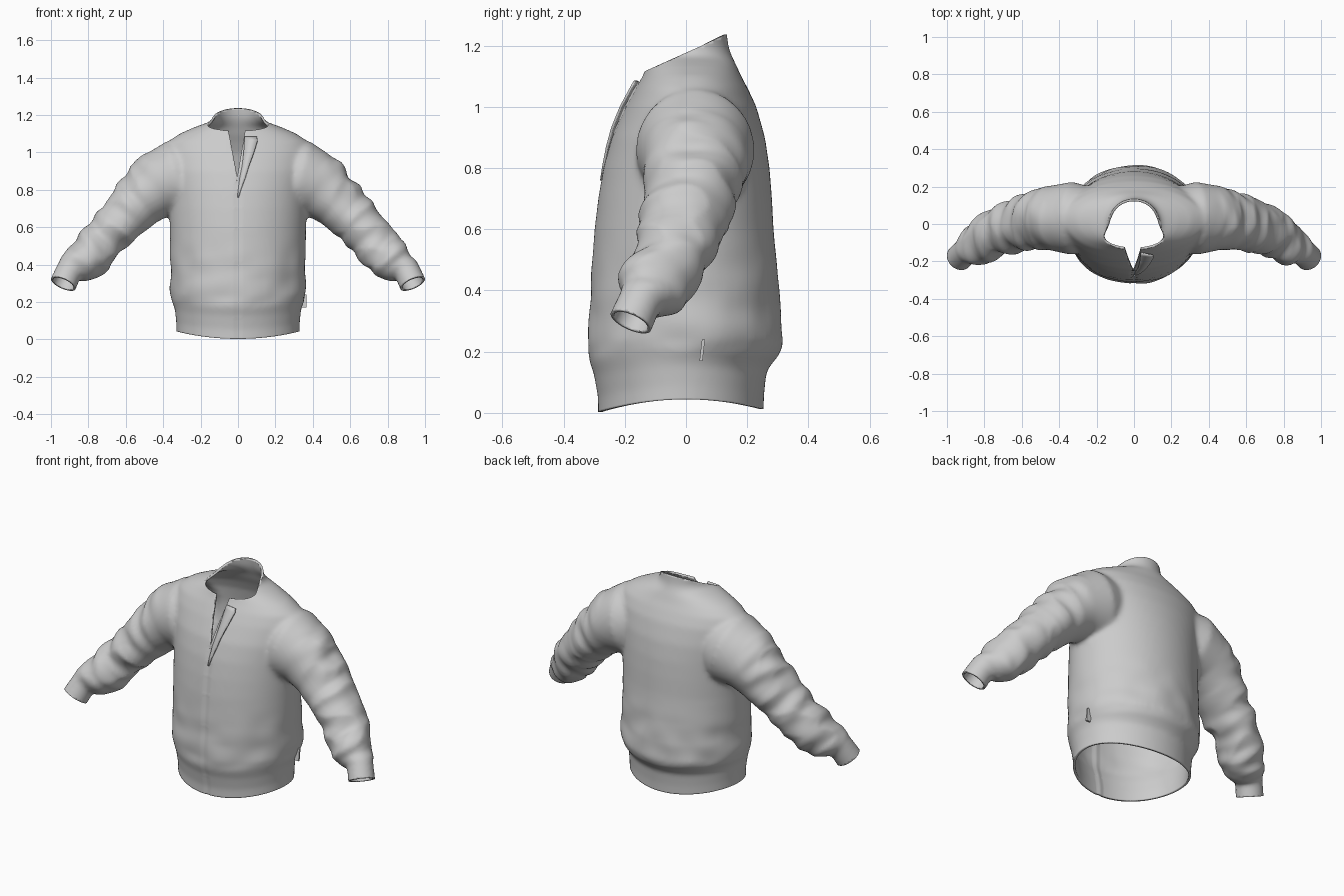
import bpy, bmesh, math
from mathutils import Vector, noise

if "Cube" in bpy.data.objects:
    bpy.data.objects.remove(bpy.data.objects["Cube"])

fabric = bpy.data.materials.new("light grey fabric")
fabric.use_nodes = True
GREY = (0.6, 0.6, 0.6, 1)
fabric.diffuse_color = GREY
fabric.node_tree.nodes["Principled BSDF"].inputs["Base Color"].default_value = GREY


def add_object(name, bm):
    mesh = bpy.data.meshes.new(name)
    bm.to_mesh(mesh)
    bm.free()
    mesh.materials.append(fabric)
    obj = bpy.data.objects.new(name, mesh)
    bpy.context.collection.objects.link(obj)
    return obj


def loft(bm, rings):
    """Closed skin over a list of rings of points."""
    loops = [[bm.verts.new(p) for p in ring] for ring in rings]
    n = len(loops[0])
    for a, b in zip(loops, loops[1:]):
        for i in range(n):
            j = (i + 1) % n
            bm.faces.new((a[i], a[j], b[j], b[i]))
    bm.faces.new(loops[0][::-1])
    bm.faces.new(loops[-1])


def ramp(v, lo, hi):
    t = min(max((v - lo) / (hi - lo), 0), 1)
    return t * t * (3 - 2 * t)


ANGLES = [math.tau * i / 64 for i in range(64)]

# Torso sections: height, half width, front y, back y
TORSO = [
    (-.06, .328, -.287, .252), (.05, .330, -.288, .255), (.13, .337, -.302, .263),
    (.165, .345, -.314, .285), (.19, .355, -.319, .305), (.23, .362, -.319, .319),
    (.40, .362, -.314, .304), (.60, .364, -.299, .286), (.70, .367, -.287, .281),
    (.80, .372, -.270, .273), (.90, .387, -.242, .258), (1.0, .392, -.197, .230),
    (1.06, .372, -.165, .202), (1.10, .312, -.142, .180), (1.135, .232, -.130, .165),
    (1.165, .148, -.122, .150), (1.19, .133, -.120, .140), (1.30, .133, -.117, .126),
]

# Sleeve sections: centre, radius in the hanging direction, radius in depth
CUFF_END = Vector((.934, -.18, .298))
CUFF_DIR = Vector((.38, -.38, -.84)).normalized()
SLEEVE = [
    ((.24, .03, .87), .19, .17), ((.33, .03, .86), .205, .195), ((.45, .03, .81), .172, .172),
    ((.545, .015, .72), .140, .152), ((.68, -.02, .575), .118, .132),
    ((.78, -.07, .455), .115, .122), ((.845, -.115, .405), .105, .108),
    ((.875, -.13, .39), .092, .094), (CUFF_END - CUFF_DIR * .085, .071, .071),
    (CUFF_END, .073, .073), (CUFF_END + CUFF_DIR * .06, .073, .073),
]


def front_y(z):
    for a, b in zip(TORSO, TORSO[1:]):
        if a[0] <= z <= b[0]:
            return a[2] + (b[2] - a[2]) * (z - a[0]) / (b[0] - a[0])


# Solid torso and both sleeves
bm = bmesh.new()
loft(bm, [[(hx * math.cos(t), (yf + yb) / 2 + (yb - yf) / 2 * math.sin(t), z) for t in ANGLES]
          for z, hx, yf, yb in TORSO])
for side in (1, -1):
    centres = [Vector(s[0]) for s in SLEEVE]
    rings = []
    for i, (c, (_, ru, rv)) in enumerate(zip(centres, SLEEVE)):
        along = (centres[min(i + 1, len(centres) - 1)] - centres[max(i - 1, 0)]).normalized()
        v = (Vector((0, 1, 0)) - along * along.y).normalized()
        u = along.cross(v)
        ring = [c + u * ru * math.cos(t) + v * rv * math.sin(t) for t in ANGLES]
        rings.append([(p.x * side, p.y, p.z) for p in ring])
    loft(bm, rings)
bmesh.ops.recalc_face_normals(bm, faces=bm.faces)
solid = add_object("jacket_solid", bm)

# Fuse into one soft surface
remesh = solid.modifiers.new("fuse", "REMESH")
remesh.mode = "VOXEL"
remesh.voxel_size = 0.013
soften = solid.modifiers.new("soften", "SMOOTH")
soften.factor, soften.iterations = 0.5, 8
evaluated = solid.evaluated_get(bpy.context.evaluated_depsgraph_get())
fused = bpy.data.meshes.new_from_object(evaluated)
bm = bmesh.new()
bm.from_mesh(fused)
bpy.data.objects.remove(solid)
bpy.data.meshes.remove(fused)


def cut(planes, region):
    """Slice a region by planes and remove what lies beyond all of them."""
    for co, no in planes:
        faces = [f for f in bm.faces if region(f.calc_center_median())]
        geom = faces + list({e for f in faces for e in f.edges}) + list({v for f in faces for v in f.verts})
        bmesh.ops.bisect_plane(bm, geom=geom, plane_co=co, plane_no=no, dist=1e-5)
    doomed = [f for f in bm.faces if region(f.calc_center_median())
              and all((f.calc_center_median() - Vector(co)).dot(Vector(no)) > 0 for co, no in planes)]
    bmesh.ops.delete(bm, geom=doomed, context="FACES")


# Fabric folds: strong on the sleeves, gentle around the waist
bm.normal_update()
shifts = []
for v in bm.verts:
    p = v.co
    ax = abs(p.x)
    wrist = 1 - ramp((Vector((ax, p.y, p.z)) - CUFF_END).dot(CUFF_DIR), -.15, -.09)
    if ax < .5:
        wrist = 1
    sleeve = ramp(ax, .40, .62) * wrist
    waist = ramp(p.z, .17, .24) * (1 - ramp(p.z, .3, .6)) * (1 - ramp(ax, .38, .42))
    run = ax * .7 - p.z * .7
    across = ax * .7 + p.z * .7
    fold = noise.noise(Vector((run * 13, across * 5 + p.x, p.y * 6)))
    ridge = .5 - abs(noise.noise(Vector((run * 9 + 4, across * 4, p.y * 5 + p.x)))) * 1.6
    bulge = noise.noise(Vector((p.x * 7, p.y * 7, p.z * 9)))
    shifts.append(v.normal * (sleeve * (.020 * fold + .012 * ridge) + waist * .010 * bulge))
for v, s in zip(bm.verts, shifts):
    v.co += s

# Open the hem, cuffs, collar and the front neckline
cut([((0, 0, 0), (0, 0, -1))], lambda c: c.z < .06 and abs(c.x) < .5)
for side in (1, -1):
    cut([((CUFF_END.x * side, CUFF_END.y, CUFF_END.z), (CUFF_DIR.x * side, CUFF_DIR.y, CUFF_DIR.z))],
        lambda c: c.x * side > .75 and c.z < .4)
cut([((0, .13, 1.235), (0, -.45, 1))], lambda c: c.z > 1.05 and abs(c.x) < .25)
cut([((-.004, 0, .87), (1, 0, .19)), ((-.004, 0, .87), (-1, 0, .17))],
    lambda c: c.z > .84 and abs(c.x) < .12 and c.y < -.04)

# Arch the hem at the sides and press in the closure line
for v in bm.verts:
    if abs(v.co.x) < .4 and v.co.z < .3:
        v.co.z += (.044 - .5 * v.co.y ** 2) * (1 - v.co.z / .3)
    if abs(v.co.x) < .008 and v.co.y < -.1 and v.co.z < .86:
        v.co.y += .004
jacket = add_object("jacket_shell", bm)
wall = jacket.modifiers.new("thickness", "SOLIDIFY")
wall.thickness, wall.offset = 0.012, -1

# Turned-back flap beside the neckline
bm = bmesh.new()
rows = []
for z, inner, outer in ((1.085, .036, .100), (1.065, .034, .104), (1.0, .030, .084),
                        (.93, .022, .058), (.87, .010, .040), (.81, .002, .018), (.76, -.004, .002)):
    lift = .004 + .016 * ramp(z, .76, 1.0)
    rows.append([bm.verts.new((inner + (outer - inner) * k, front_y(z) - lift * (.4 + .6 * k), z))
                 for k in (0, .5, 1)])
for a, b in zip(rows, rows[1:]):
    for i in range(2):
        bm.faces.new((a[i], b[i], b[i + 1], a[i + 1]))
flap = add_object("neckline_flap", bm)
wall = flap.modifiers.new("thickness", "SOLIDIFY")
wall.thickness, wall.offset = 0.008, -1

# Small side tab above the waistband
bm = bmesh.new()
bmesh.ops.create_cube(bm, size=1)
for v in bm.verts:
    v.co = Vector((.352 + v.co.x * .026, .053 + v.co.y * .01 + v.co.z * .008, .205 + v.co.z * .07))
tab = add_object("side_tab", bm)

for obj in (jacket, flap, tab):
    bpy.ops.object.select_all(action="DESELECT")
    obj.select_set(True)
    bpy.context.view_layer.objects.active = obj
    bpy.ops.object.shade_smooth_by_angle(angle=math.radians(40))
